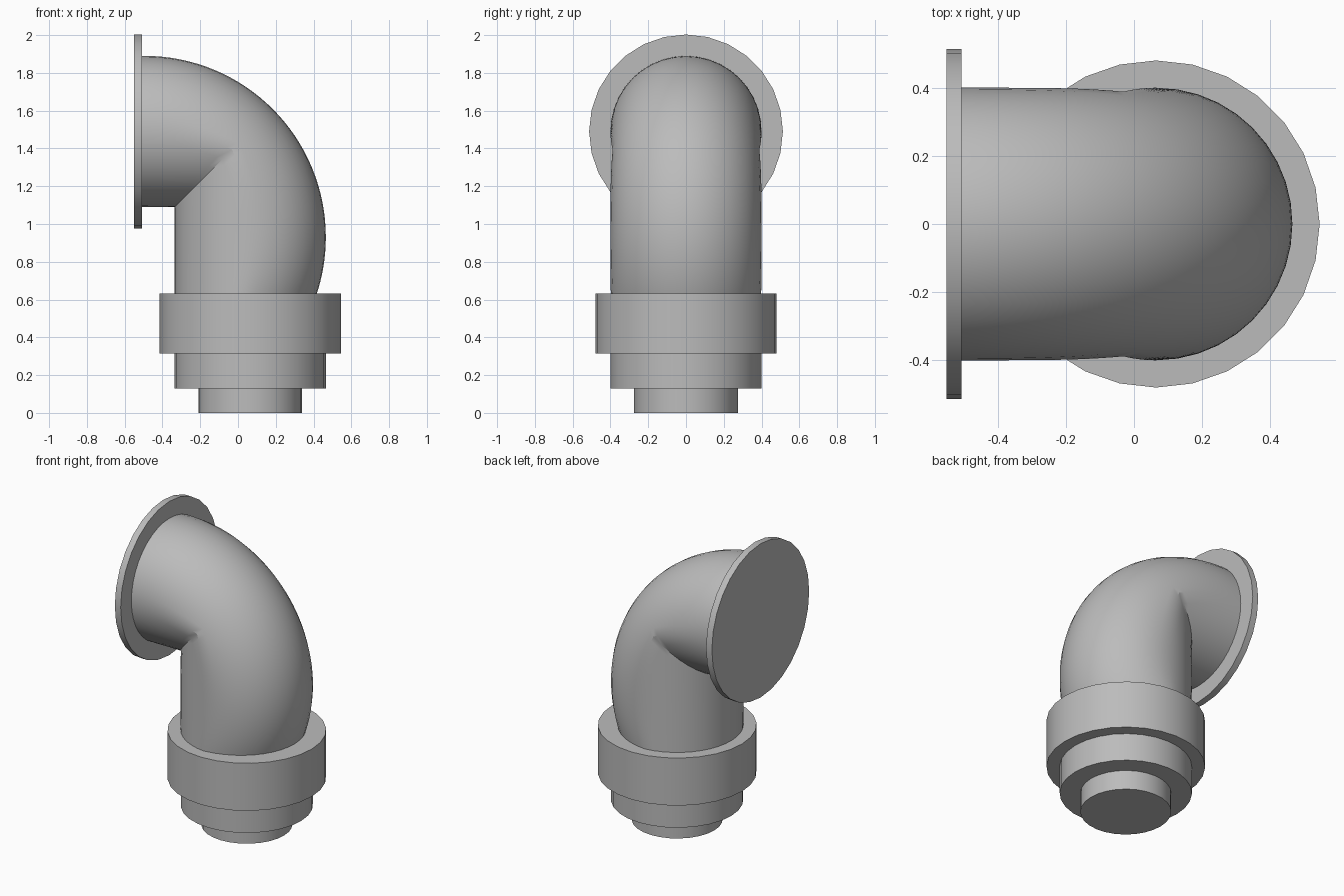
import bpy, bmesh, math
from mathutils import Matrix, Vector

if "Cube" in bpy.data.objects:
    bpy.data.objects.remove(bpy.data.objects["Cube"], do_unlink=True)

grey = bpy.data.materials.new("grey plastic")
grey.use_nodes = True
grey.diffuse_color = (0.5, 0.5, 0.5, 1)
grey.node_tree.nodes["Principled BSDF"].inputs["Base Color"].default_value = grey.diffuse_color

AXIS_X = 0.065           # vertical pipe axis
AXIS_Z = 1.49            # horizontal pipe axis
BEND = 0.56              # bend radius of the pipe centre line
PIPE = 0.40              # pipe radius
CENTRE = Vector((AXIS_X - BEND, 0, AXIS_Z - BEND))


def finish(name, bm):
    bmesh.ops.recalc_face_normals(bm, faces=bm.faces)
    mesh = bpy.data.meshes.new(name)
    bm.to_mesh(mesh)
    bm.free()
    mesh.materials.append(grey)
    obj = bpy.data.objects.new(name, mesh)
    bpy.context.collection.objects.link(obj)
    bpy.ops.object.select_all(action="DESELECT")
    obj.select_set(True)
    bpy.context.view_layer.objects.active = obj
    bpy.ops.object.shade_smooth_by_angle(angle=math.radians(30))
    return obj


def disc(name, radius, low, high, sideways=False):
    """Solid cylinder between two positions along its axis."""
    bm = bmesh.new()
    middle = (low + high) / 2
    if sideways:
        place = Matrix.Translation((middle, 0, AXIS_Z)) @ Matrix.Rotation(math.pi / 2, 4, "Y")
    else:
        place = Matrix.Translation((AXIS_X, 0, middle))
    bmesh.ops.create_cone(bm, cap_ends=True, segments=28, radius1=radius,
                          radius2=radius, depth=high - low, matrix=place)
    return finish(name, bm)


def section(h0, outer, inner, n=20):
    """Ring of points: rounded outer half, then the inner half back again."""
    start = math.asin(min(1, h0 / PIPE))
    angles = [start + (math.pi - 2 * start) * i / n for i in range(n + 1)]

    def point(a, place):
        x, z = place(PIPE * math.sin(a))
        return CENTRE + Vector((x, PIPE * math.cos(a), z))
    return ([point(a, outer) for a in angles]
            + [point(a, inner) for a in reversed(angles[1:-1])])


def straight_section(z):
    return section(z * z / (4 * BEND),
                   lambda h: (math.sqrt((BEND + h) ** 2 - z * z), z),
                   lambda h: (BEND - h, z))


def bend_section(t):
    c, s = math.cos(t), math.sin(t)
    stretch = 1 / max(c, s)
    return section(BEND * (stretch - 1) / (stretch + 1),
                   lambda h: ((BEND + h) * c, (BEND + h) * s),
                   lambda h: ((BEND - h) * stretch * c, (BEND - h) * stretch * s))


# Elbow: round outside, mitred inside corner
rows = [straight_section(-0.32 + 0.04 * i) for i in range(8)]
rows += [bend_section(math.pi / 2 * i / 32) for i in range(33)]
rows.append([p - Vector((0.02, 0, 0)) for p in rows[-1]])
bm = bmesh.new()
rings = [[bm.verts.new(p) for p in row] for row in rows]
for a, b in zip(rings, rings[1:]):
    for i in range(len(a)):
        j = (i + 1) % len(a)
        bm.faces.new((a[i], a[j], b[j], b[i]))
bm.faces.new(rings[0])
bm.faces.new(rings[-1])
finish("elbow_pipe", bm)

# Stepped lower fitting and the end flange
disc("bottom_spigot", 0.275, 0, 0.14)
disc("lower_sleeve", PIPE, 0.13, 0.62)
disc("collar", 0.48, 0.315, 0.632)
disc("end_flange", 0.513, -0.55, -0.507, sideways=True)
